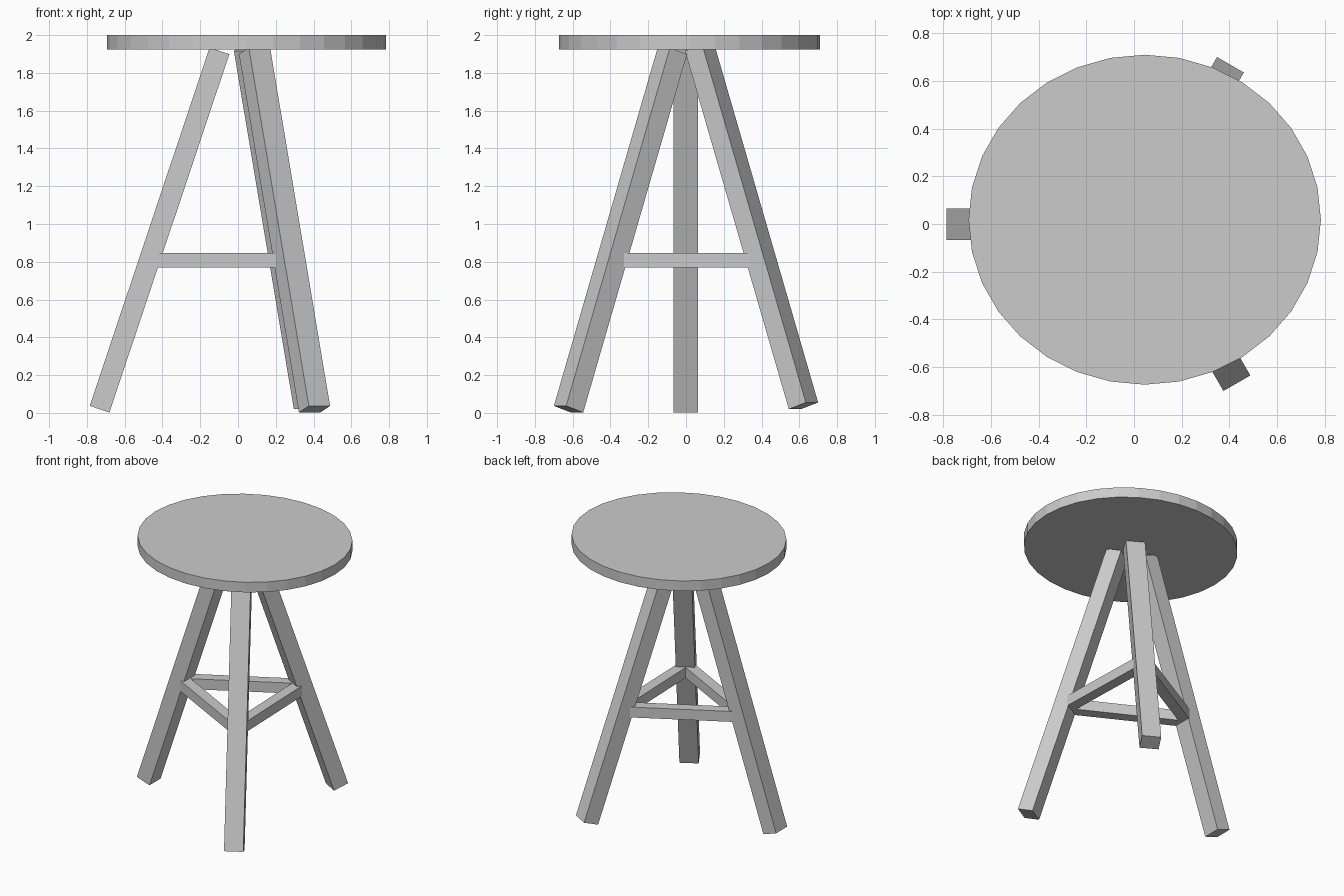
import bpy
from math import radians, sin, cos, tan
from mathutils import Vector, Matrix

cube = bpy.data.objects.get("Cube")
if cube:
    bpy.data.objects.remove(cube, do_unlink=True)

COLOUR = (0.6, 0.6, 0.6, 1.0)
grey = bpy.data.materials.new("plain_grey")
grey.use_nodes = True
grey.diffuse_color = COLOUR
grey.node_tree.nodes["Principled BSDF"].inputs["Base Color"].default_value = COLOUR

TILT = radians(18.5)
LEG_DEPTH, LEG_WIDTH, LEG_LENGTH = 0.11, 0.13, 2.0
BAR_THICK, BAR_HEIGHT, BAR_Z = 0.078, 0.077, 0.808


def beam(name, centre, axes, size):
    """Box with its local x, y, z along the given axes."""
    bpy.ops.mesh.primitive_cube_add(size=1)
    obj = bpy.context.object
    obj.name = name
    turn = Matrix(axes).transposed().to_4x4()
    obj.data.transform(Matrix.Translation(centre) @ turn @ Matrix.Diagonal((*size, 1)))
    obj.data.materials.append(grey)


# Seat: thin, slightly oval disc
bpy.ops.mesh.primitive_cylinder_add(vertices=32, radius=1, depth=0.075,
                                    location=(0.045, 0.018, 1.9625))
seat = bpy.context.object
seat.name = "seat"
seat.scale = (0.738, 0.691, 1)
seat.data.materials.append(grey)

# Legs: outer foot edge midpoint and the direction each leg splays
feet = {
    "right_leg": ((-0.785, -0.001, 0.037), 180),
    "front_leg": ((0.431, -0.667, 0.037), -60),
    "back_leg": ((0.404, 0.667, 0.055), 60),
}
joints = []
for name, (foot, azimuth) in feet.items():
    a = radians(azimuth)
    out = Vector((cos(a), sin(a), 0))
    side = Vector((-sin(a), cos(a), 0))
    up = Vector((0, 0, cos(TILT))) - out * sin(TILT)
    face = out * cos(TILT) + Vector((0, 0, sin(TILT)))
    base = Vector(foot) - face * LEG_DEPTH / 2
    beam(name, base + up * LEG_LENGTH / 2, (face, side, up),
         (LEG_DEPTH, LEG_WIDTH, LEG_LENGTH))
    joints.append(base + up * (BAR_Z - base.z) / cos(TILT))

# Stretchers: level bars joining the leg centres in a triangle
bars = ("right_front_stretcher", "left_stretcher", "right_back_stretcher")
for i, name in enumerate(bars):
    start, end = joints[i], joints[(i + 1) % 3]
    along = (end - start).normalized()
    z = Vector((0, 0, 1))
    beam(name, (start + end) / 2, (along, z.cross(along), z),
         ((end - start).length, BAR_THICK, BAR_HEIGHT))
